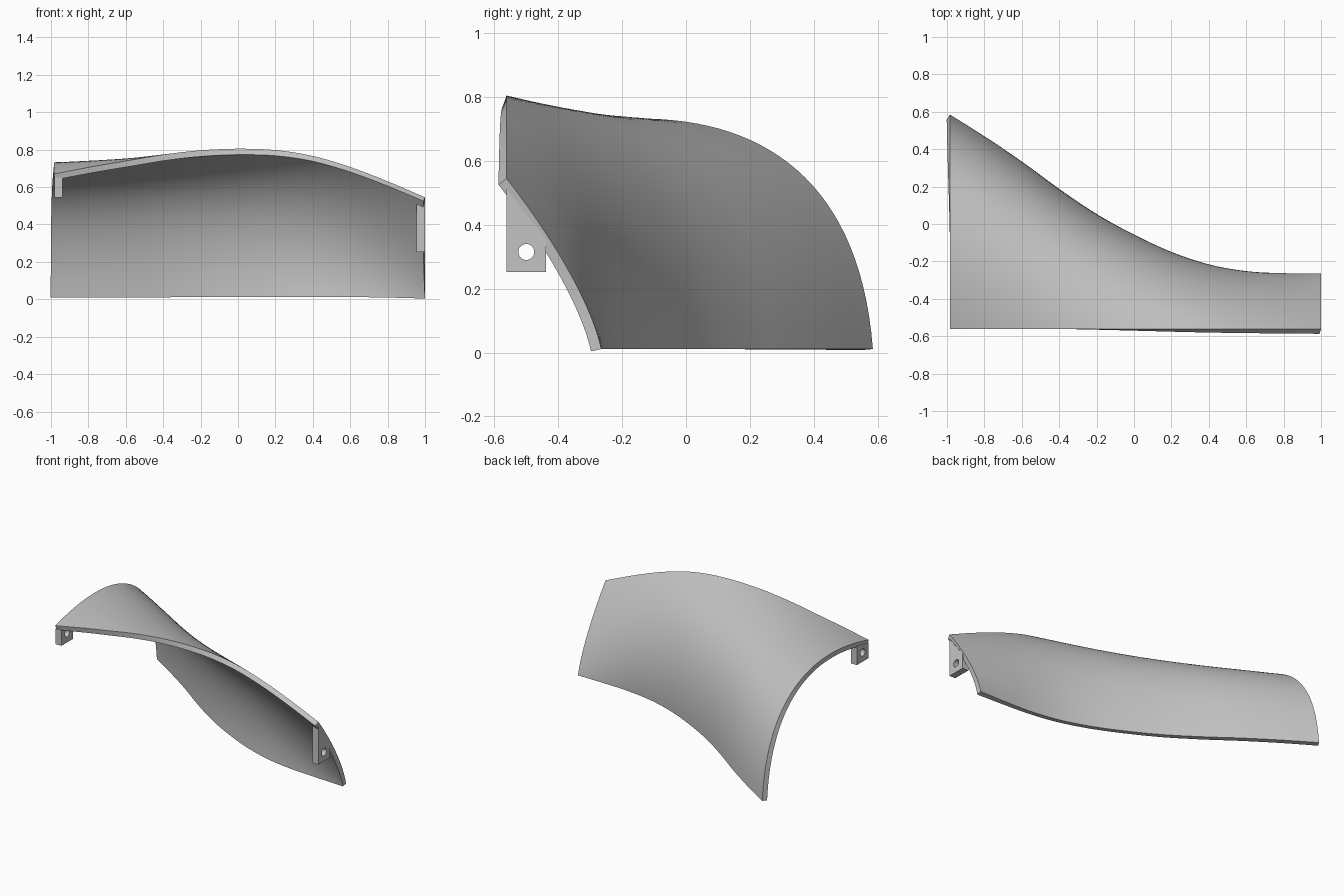
import bpy
import bmesh
import math
from mathutils import Vector

cube = bpy.data.objects.get("Cube")
if cube:
    bpy.data.objects.remove(cube, do_unlink=True)

grey = bpy.data.materials.new("light_grey")
grey.use_nodes = True
GREY = (0.55, 0.55, 0.55, 1.0)
grey.diffuse_color = GREY
grey.node_tree.nodes["Principled BSDF"].inputs["Base Color"].default_value = GREY

THICKNESS = 0.033
FRONT_Y, BASE_Z = -0.562, 0.011
LEFT_X, RIGHT_X = 1.0, -0.984
COLUMNS, ROWS = 64, 40

# Evenly spaced heights of the front edge and depths of the base edge, right to left
FRONT_Z = [0.67, 0.708, 0.742, 0.775, 0.797, 0.805, 0.797, 0.765, 0.706, 0.63, 0.545]
BASE_Y = [0.585, 0.46, 0.325, 0.18, 0.047, -0.063, -0.155, -0.22, -0.253, -0.263, -0.265]

# Cubic end sections in y and z, from the front edge to the base edge
RIGHT_END = [Vector(p) for p in ((FRONT_Y, FRONT_Z[0]), (0.0, 0.825),
                                 (0.53, 0.722), (BASE_Y[0], BASE_Z))]
LEFT_END = [Vector(p) for p in ((FRONT_Y, FRONT_Z[-1]), (-0.44, 0.39),
                                (-0.3, 0.17), (BASE_Y[-1], BASE_Z))]


def spline(values, u):
    """Smooth curve through evenly spaced values, u from 0 to 1."""
    last = len(values) - 1
    i = min(int(u * last), last - 1)
    t = u * last - i
    b, c = values[i], values[i + 1]
    a = values[i - 1] if i > 0 else 2 * b - c
    d = values[i + 2] if i + 2 <= last else 2 * c - b
    return b + t / 2 * (c - a + t * (2 * a - 5 * b + 4 * c - d + t * (3 * (b - c) + d - a)))


def cubic(p, v):
    w = 1 - v
    return w**3 * p[0] + 3 * w * w * v * p[1] + 3 * w * v * v * p[2] + v**3 * p[3]


def shell_point(u, v):
    """Outer surface: a patch blended between the end sections and the two long edges."""
    p = cubic(RIGHT_END, v).lerp(cubic(LEFT_END, v), u)
    front_rise = spline(FRONT_Z, u) - (FRONT_Z[0] * (1 - u) + FRONT_Z[-1] * u)
    base_shift = spline(BASE_Y, u) - (BASE_Y[0] * (1 - u) + BASE_Y[-1] * u)
    x = RIGHT_X + (LEFT_X - RIGHT_X) * u
    return Vector((x, p.x + base_shift * v, p.y + front_rise * (1 - v)))


def make_object(name, bm):
    mesh = bpy.data.meshes.new(name)
    bm.to_mesh(mesh)
    bm.free()
    mesh.materials.append(grey)
    obj = bpy.data.objects.new(name, mesh)
    bpy.context.collection.objects.link(obj)
    return obj


def finish(obj, modifier):
    """Apply the modifier and smooth the curved faces only."""
    bpy.ops.object.select_all(action="DESELECT")
    obj.select_set(True)
    bpy.context.view_layer.objects.active = obj
    bpy.ops.object.modifier_apply(modifier=modifier.name)
    bpy.ops.object.shade_smooth_by_angle(angle=math.radians(35))


# Curved shell, thickened inwards
bm = bmesh.new()
grid = [[bm.verts.new(shell_point(i / COLUMNS, j / ROWS)) for j in range(ROWS + 1)]
        for i in range(COLUMNS + 1)]
for i in range(COLUMNS):
    for j in range(ROWS):
        bm.faces.new((grid[i][j], grid[i + 1][j], grid[i + 1][j + 1], grid[i][j + 1]))
shell = make_object("curved_shell", bm)
# The grid winds the other way from the outside, so flip it where needed
solid = shell.modifiers.new("thickness", "SOLIDIFY")
solid.thickness = THICKNESS
solid.offset = -1
solid.use_even_offset = True
finish(shell, solid)


# Mounting brackets with a bolt hole, tops sunk into the shell
def bracket(name, x, bottom, top_front, top_back):
    width, front, back = 0.045, FRONT_Y, -0.438
    bm = bmesh.new()
    profile = [(front, bottom), (back, bottom), (back, top_back), (front, top_front)]
    face = bm.faces.new([bm.verts.new((x, y, z)) for y, z in profile])
    side = bmesh.ops.extrude_face_region(bm, geom=[face])
    moved = [g for g in side["geom"] if isinstance(g, bmesh.types.BMVert)]
    bmesh.ops.translate(bm, vec=(width, 0, 0), verts=moved)
    bmesh.ops.recalc_face_normals(bm, faces=bm.faces)
    obj = make_object(name, bm)

    bpy.ops.mesh.primitive_cylinder_add(
        vertices=32, radius=0.025, depth=0.2,
        location=(x + width / 2, (front + back) / 2, bottom + 0.062),
        rotation=(0, math.pi / 2, 0))
    cutter = bpy.context.object
    cutter.hide_render = True
    hole = obj.modifiers.new("bolt_hole", "BOOLEAN")
    hole.object = cutter
    hole.operation = "DIFFERENCE"
    hole.solver = "EXACT"
    finish(obj, hole)
    bpy.data.objects.remove(cutter, do_unlink=True)


bracket("left_bracket", 0.954, 0.253, 0.512, 0.355)
bracket("right_bracket", -0.982, 0.545, 0.65, 0.675)
